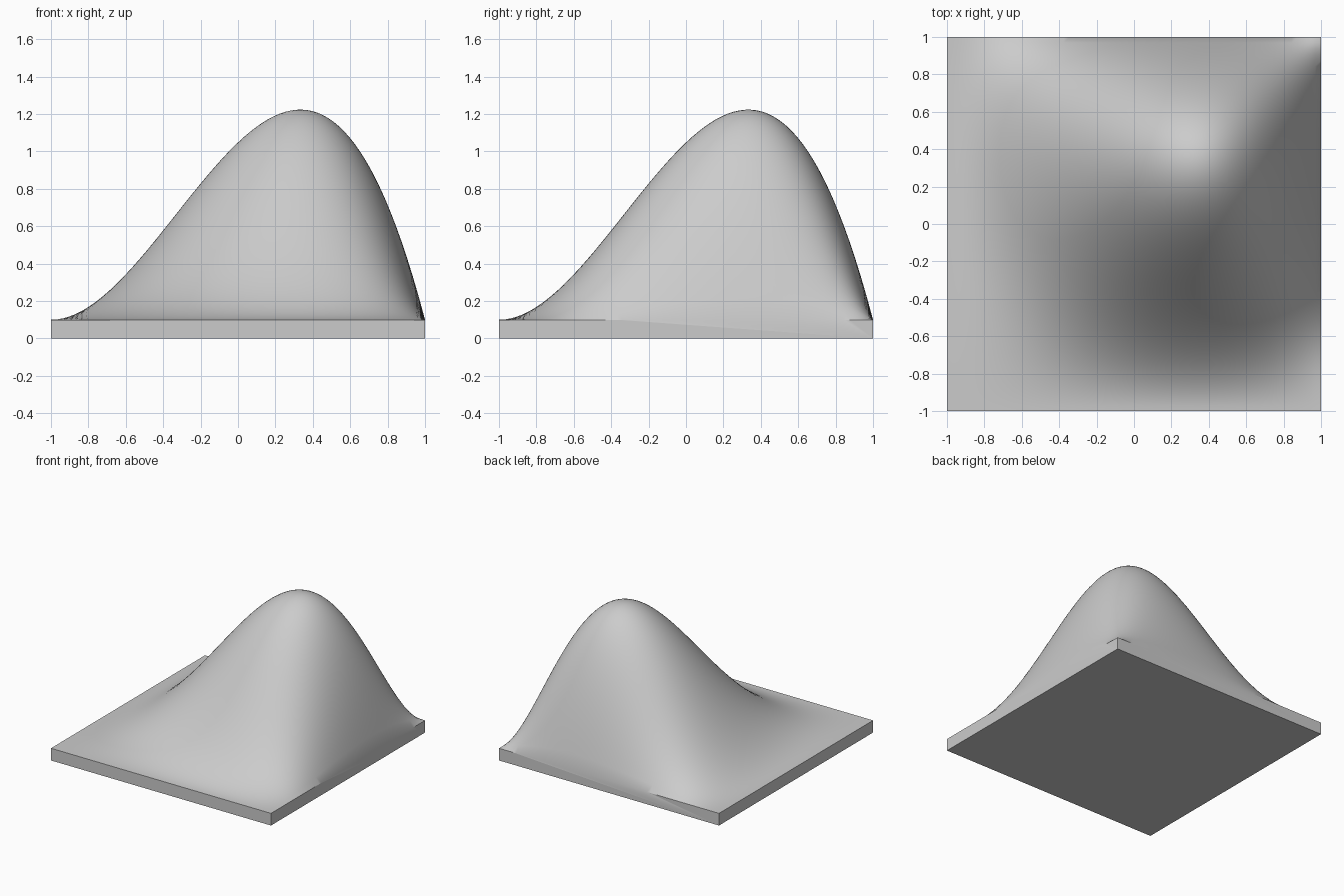
import bpy
import bmesh
import math

SEGMENTS = 64      # grid cells along each side
BASE = 0.1         # thickness of the plate
HEIGHT = 0.8       # scale of the hump

cube = bpy.data.objects.get("Cube")
if cube:
    bpy.data.objects.remove(cube, do_unlink=True)


def bump(t):
    """Cubic profile: flat start at -1, peak at 1/3, steep drop to 1."""
    return (1 + t) ** 2 * (1 - t)


# Curved top surface
bm = bmesh.new()
bmesh.ops.create_grid(bm, x_segments=SEGMENTS, y_segments=SEGMENTS, size=1)
for v in bm.verts:
    v.co.z = BASE + HEIGHT * bump(v.co.x) * bump(v.co.y)
top_verts = list(bm.verts)

# Flat underside
corners = [(-1, -1), (1, -1), (1, 1), (-1, 1)]
feet = [bm.verts.new((x, y, 0)) for x, y in corners]
bm.faces.new(feet[::-1])

# One flat wall along each side, joined to the top rim
for i in range(4):
    a, b = feet[i], feet[(i + 1) % 4]
    along = (b.co - a.co).normalized()
    outward = along.cross((0, 0, 1))
    rim = [v for v in top_verts if v.co.dot(outward) > 1 - 1e-4]
    rim.sort(key=lambda v: -v.co.dot(along))
    bm.faces.new([a, b] + rim)

bmesh.ops.recalc_face_normals(bm, faces=bm.faces)
mesh = bpy.data.meshes.new("curved_surface_block")
bm.to_mesh(mesh)
bm.free()
block = bpy.data.objects.new("curved_surface_block", mesh)
bpy.context.collection.objects.link(block)

# Plain grey finish
grey = bpy.data.materials.new("light_grey")
grey.use_nodes = True
colour = (0.6, 0.6, 0.6, 1)
grey.diffuse_color = colour
grey.node_tree.nodes["Principled BSDF"].inputs["Base Color"].default_value = colour
mesh.materials.append(grey)

# Smooth shading with crisp plate edges
bpy.context.view_layer.objects.active = block
block.select_set(True)
bpy.ops.object.shade_smooth_by_angle(angle=math.radians(30))
